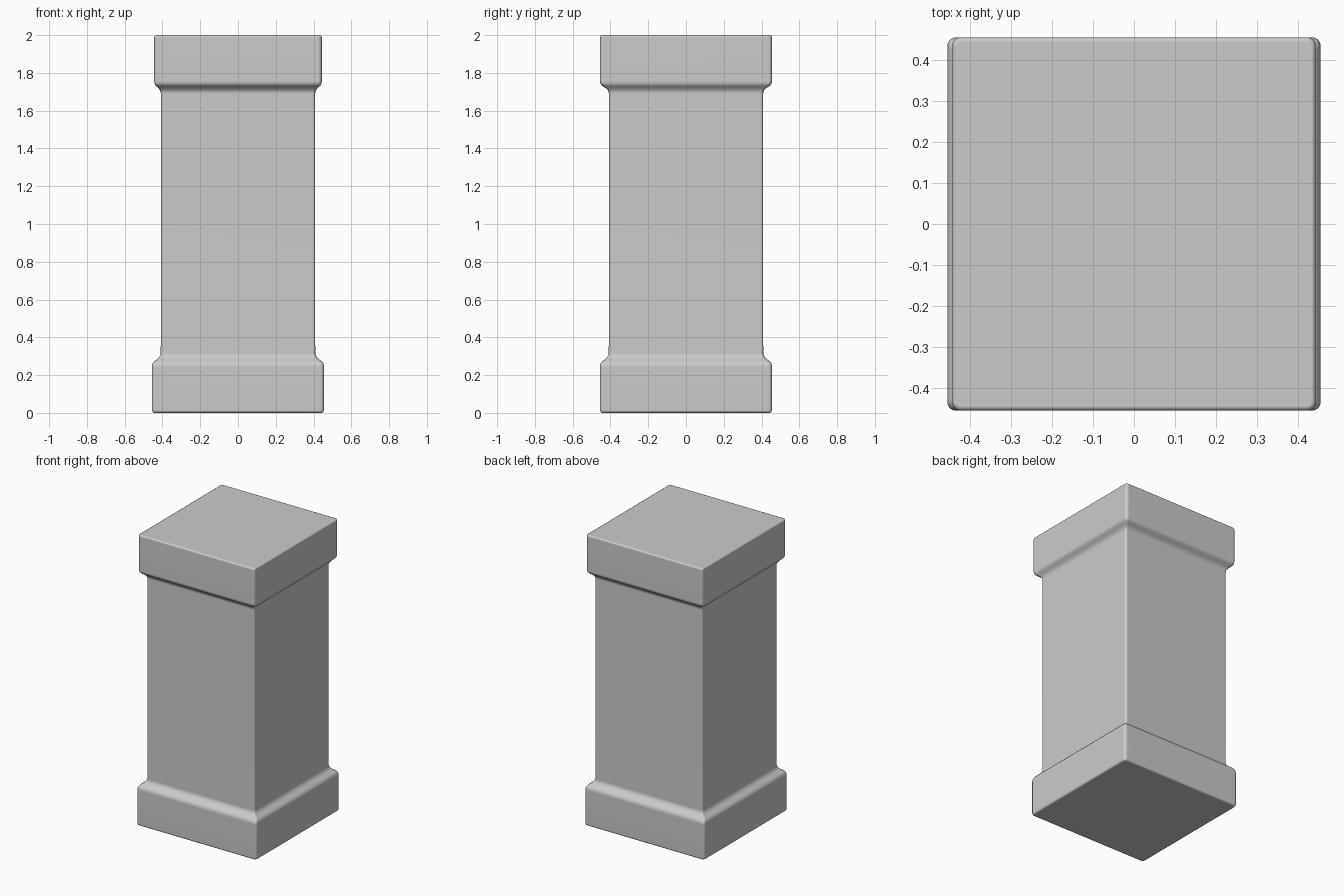
import bpy
import bmesh
from math import sin, cos, pi

if "Cube" in bpy.data.objects:
    bpy.data.objects.remove(bpy.data.objects["Cube"])

CORNER_STEPS = 4


def rounded_ring(bm, hx, hy, z, r):
    """One horizontal rounded-rectangle loop of vertices."""
    ring = []
    for k, (sx, sy) in enumerate([(1, 1), (-1, 1), (-1, -1), (1, -1)]):
        for i in range(CORNER_STEPS + 1):
            a = (k + i / CORNER_STEPS) * pi / 2
            ring.append(bm.verts.new((sx * (hx - r) + r * cos(a),
                                      sy * (hy - r) + r * sin(a), z)))
    return ring


def loft(name, sections):
    """Skin a stack of rounded rectangles and cap both ends."""
    bm = bmesh.new()
    rings = [rounded_ring(bm, *s) for s in sections]
    n = len(rings[0])
    for a, b in zip(rings, rings[1:]):
        for i in range(n):
            j = (i + 1) % n
            bm.faces.new((a[i], a[j], b[j], b[i]))
    bm.faces.new(rings[0][::-1])
    bm.faces.new(rings[-1])
    mesh = bpy.data.meshes.new(name)
    bm.to_mesh(mesh)
    bm.free()
    obj = bpy.data.objects.new(name, mesh)
    bpy.context.collection.objects.link(obj)
    bpy.context.view_layer.objects.active = obj
    obj.select_set(True)
    bpy.ops.object.shade_smooth_by_angle(angle=pi / 3)
    wn = obj.modifiers.new("flat_face_normals", 'WEIGHTED_NORMAL')
    wn.keep_sharp = True
    return obj


# Profile of the post: (half width x, half width y, height, corner radius)
profile = [
    # plinth with softened edges
    (0.443, 0.443, 0.000, 0.012), (0.452, 0.452, 0.004, 0.018),
    (0.456, 0.456, 0.014, 0.02), (0.456, 0.456, 0.245, 0.02),
    (0.453, 0.453, 0.261, 0.02), (0.444, 0.444, 0.273, 0.02),
    # cove into the shaft
    (0.428, 0.428, 0.284, 0.018), (0.416, 0.416, 0.296, 0.015),
    (0.409, 0.409, 0.315, 0.014),
    # shaft and flare below the cap
    (0.408, 0.408, 1.690, 0.014), (0.413, 0.413, 1.707, 0.015),
    (0.422, 0.426, 1.720, 0.018), (0.436, 0.444, 1.732, 0.02),
    # cap block
    (0.442, 0.453, 1.742, 0.02), (0.444, 0.456, 1.756, 0.02),
    (0.444, 0.456, 1.988, 0.02), (0.441, 0.453, 1.996, 0.018),
    (0.433, 0.445, 2.000, 0.012),
]
loft("square_post", profile)
